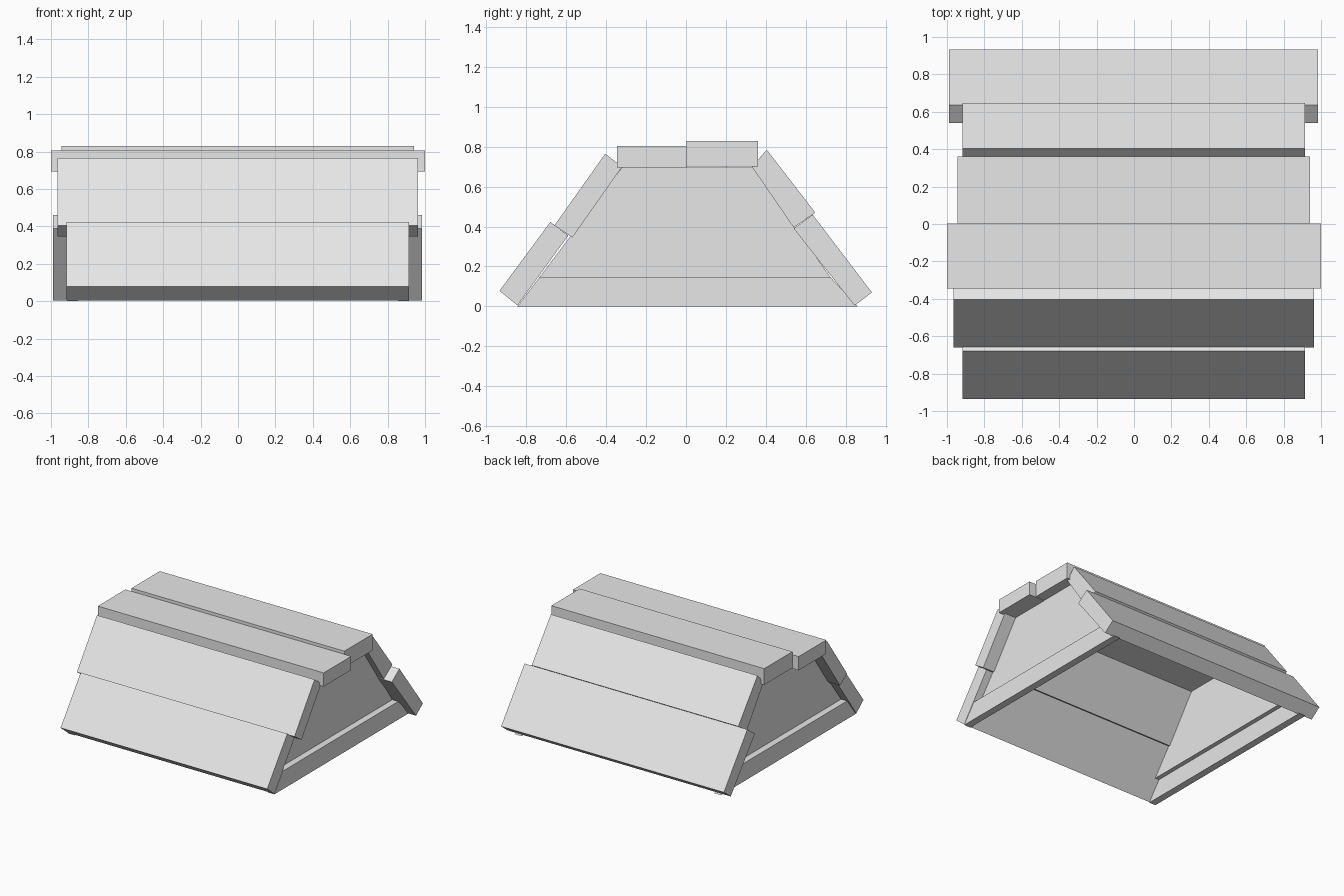
import bpy
import bmesh

cube = bpy.data.objects.get("Cube")
if cube:
    bpy.data.objects.remove(cube, do_unlink=True)

grey = bpy.data.materials.new("plain_grey")
grey.use_nodes = True
colour = (0.8, 0.8, 0.8, 1)
grey.diffuse_color = colour
grey.node_tree.nodes["Principled BSDF"].inputs["Base Color"].default_value = colour


def board(name, profile, x0, x1):
    """Extrude a (y, z) outline along x from x0 to x1."""
    bm = bmesh.new()
    face = bm.faces.new([bm.verts.new((x0, y, z)) for y, z in profile])
    new = bmesh.ops.extrude_face_region(bm, geom=[face])["geom"]
    verts = [v for v in new if isinstance(v, bmesh.types.BMVert)]
    bmesh.ops.translate(bm, verts=verts, vec=(x1 - x0, 0, 0))
    bmesh.ops.recalc_face_normals(bm, faces=bm.faces)
    mesh = bpy.data.meshes.new(name)
    bm.to_mesh(mesh)
    bm.free()
    mesh.materials.append(grey)
    obj = bpy.data.objects.new(name, mesh)
    bpy.context.collection.objects.link(obj)
    return obj


# Flat roof planks
board("top_front_plank", [(-.345, .695), (.003, .695), (.003, .805), (-.345, .805)], -1, 1)
board("top_back_plank", [(.003, .70), (.36, .70), (.36, .83), (.003, .83)], -.945, .94)

# Sloping planks, front and back
board("front_upper_plank", [(-.405, .765), (-.32, .70), (-.57, .345), (-.66, .405)], -.965, .962)
board("front_lower_plank", [(-.68, .423), (-.59, .355), (-.845, .005), (-.935, .078)], -.917, .913)
board("back_upper_plank", [(.405, .785), (.33, .70), (.54, .395), (.648, .47)], -.917, .913)
board("back_lower_plank", [(.635, .46), (.54, .39), (.845, .004), (.932, .07)], -.988, .985)

# End walls, each with a thicker-set rail along the foot
for side, s in (("left", 1), ("right", -1)):
    board(side + "_end_wall", [(-.735, .145), (.725, .145), (.333, .697), (-.32, .697)],
          s * .82, s * .86)
    board(side + "_foot_rail", [(-.845, 0), (.86, 0), (.725, .145), (-.735, .145)],
          s * .855, s * .913)
